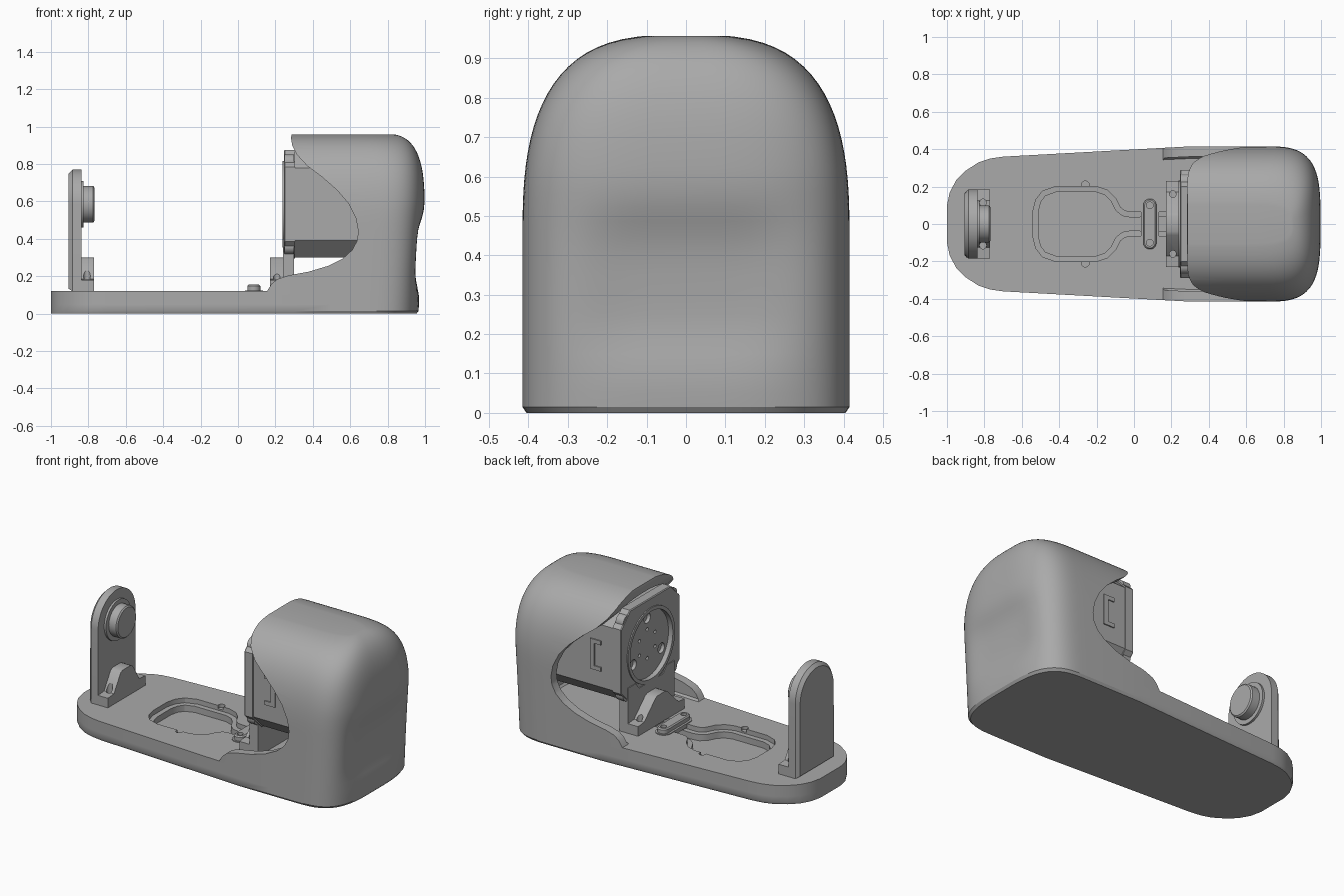
import bpy, bmesh, math
from math import sin, cos, pi
from mathutils import Vector

old = bpy.data.objects.get("Cube")
if old:
    bpy.data.objects.remove(old, do_unlink=True)

grey = bpy.data.materials.new("plain_grey")
grey.use_nodes = True
grey.diffuse_color = (0.4, 0.4, 0.4, 1)
grey.node_tree.nodes["Principled BSDF"].inputs["Base Color"].default_value = (0.4, 0.4, 0.4, 1)


def loft(name, rings):
    """Closed solid through rings of equal point count."""
    bm = bmesh.new()
    rows = [[bm.verts.new(p) for p in r] for r in rings]
    n = len(rows[0])
    for a, b in zip(rows, rows[1:]):
        for i in range(n):
            j = (i + 1) % n
            bm.faces.new((a[i], a[j], b[j], b[i]))
    bm.faces.new(rows[0][::-1])
    bm.faces.new(rows[-1])
    bmesh.ops.recalc_face_normals(bm, faces=bm.faces)
    mesh = bpy.data.meshes.new(name)
    bm.to_mesh(mesh)
    bm.free()
    mesh.materials.append(grey)
    ob = bpy.data.objects.new(name, mesh)
    bpy.context.collection.objects.link(ob)
    return ob


def inset(pts, d):
    """Move a counter-clockwise outline inward by d."""
    out = []
    for i, p in enumerate(pts):
        a, b = Vector(pts[i - 1]), Vector(pts[(i + 1) % len(pts)])
        t = (b - a).normalized()
        out.append((p[0] - t.y * d, p[1] + t.x * d))
    return out


def prism(name, pts, axis, levels):
    """Extrude an outline along an axis; levels are (position, inset)."""
    place = {"x": lambda p, h: (h, p[0], p[1]),
             "y": lambda p, h: (p[0], h, p[1]),
             "z": lambda p, h: (p[0], p[1], h)}[axis]
    return loft(name, [[place(p, h) for p in (inset(pts, d) if d else pts)] for h, d in levels])


def circle(u, v, r, n=40):
    return [(u + r * cos(2 * pi * i / n), v + r * sin(2 * pi * i / n)) for i in range(n)]


def disc(name, u, v, r, axis, a, b, n=40):
    return prism(name, circle(u, v, r, n), axis, [(a, 0), (b, 0)])


def cut(target, cutter):
    cutter.hide_render = True
    mod = target.modifiers.new("cut", "BOOLEAN")
    mod.operation, mod.solver, mod.object = "DIFFERENCE", "EXACT", cutter
    deps = bpy.context.evaluated_depsgraph_get()
    target.data = bpy.data.meshes.new_from_object(target.evaluated_get(deps))
    target.modifiers.clear()
    bpy.data.objects.remove(cutter, do_unlink=True)


def mirrored(half):
    """Complete an outline given its +y half, running towards +x."""
    return [(x, -y) for x, y in half] + [(x, y) for x, y in reversed(half)]


# Housing: tapered footprint lofted up to a domed cover
def housing(name, off=0.0, floor=0.0):
    zs = [0, 0.015] + [0.05 * i for i in range(1, 9)]
    zs += [0.45 + 0.51 * sin(pi / 2 * i / 22) for i in range(21)] + [0.957]
    rings = []
    for z in zs:
        t = max(0, (z - 0.45) / 0.51)
        u = max(0, (z - 0.55) / 0.41)
        w = 0.415 * (1 - t ** 2.7) ** (1 / 3) - off
        xr = 0.8 + (0.165 + 0.033 * min(1, z / 0.6)) * (1 - u ** 3) ** 0.4 - off
        if z == 0:
            w, xr = w - 0.01, xr - 0.01
        half = [(-1, 0.1), (-0.985, 0.17), (-0.95, 0.235), (-0.9, 0.285), (-0.83, 0.33),
                (-0.77, 0.35), (-0.7, 0.36), (0.3, 0.415), (0.5, 0.415)]
        half = [(x, y * w / 0.415) for x, y in half]
        for i in range(24):
            a = pi / 2 * (1 - i / 24)
            y = w * sin(a) ** (2 / 3.5)
            x = xr - 0.3 + 0.3 * cos(a) ** (2 / 3.5)
            # shallow dent in the end wall
            dent = 0.035 * math.exp(-(y / 0.26) ** 4 - ((z - 0.32) / 0.18) ** 4)
            half.append((x - dent * (off == 0), y))
        rings.append([(x, y, floor + z * (0.957 - off - floor) / 0.957) for x, y in mirrored(half)])
    return loft(name, rings)


body = housing("base_and_cover")
sweep = [(-1.2, 0.12), (0.155, 0.12), (0.18, 0.16), (0.21, 0.185), (0.27, 0.205), (0.38, 0.225),
         (0.48, 0.255), (0.56, 0.295), (0.61, 0.34), (0.637, 0.39), (0.643, 0.44), (0.63, 0.51),
         (0.59, 0.59), (0.53, 0.66), (0.45, 0.73), (0.37, 0.79), (0.315, 0.85), (0.29, 0.9),
         (0.283, 0.94), (0.29, 0.975), (0.29, 1.2), (-1.2, 1.2)]
cut(body, prism("opening_cutter", sweep, "y", [(-1, 0), (1, 0)]))
cut(body, housing("cavity_cutter", 0.055, 0.12))

# Cable recess with its channel, and locating holes
recess = mirrored([(-0.54, 0.07), (-0.525, 0.13), (-0.49, 0.175), (-0.42, 0.2), (-0.2, 0.2),
                   (-0.14, 0.18), (-0.1, 0.14), (-0.075, 0.09), (-0.05, 0.07), (-0.02, 0.065),
                   (0.2, 0.065)])
cut(body, prism("recess_cutter", recess, "z", [(0.14, 0), (0.09, 0), (0.089, 0.03), (0.05, 0.03)]))
for s in (-1, 1):
    cut(body, disc("hole_cutter", -0.26, s * 0.21, 0.02, "z", 0.1, 0.2, 20))


def capsule(cx, r, half):
    top = [(cx + r * cos(pi * i / 12), half - r + r * sin(pi * i / 12)) for i in range(13)]
    return top + [(2 * cx - x, -y) for x, y in top]


# Cable clamp
prism("cable_clamp_base", capsule(0.085, 0.048, 0.145), "z", [(0.1, 0), (0.125, 0)])
clamp = prism("cable_clamp", capsule(0.085, 0.035, 0.135), "z", [(0.12, 0), (0.148, 0), (0.155, 0.007)])
for s in (-1, 1):
    cut(clamp, disc("screw_cutter", 0.085, s * 0.1, 0.018, "z", 0.14, 0.2, 20))


# Foot shared by both uprights: a hump with flat ends
def foot(name, x0, x1, w):
    pts = [(-w, 0.12), (w, 0.12), (w, 0.18), (w - 0.06, 0.185), (0.06, 0.29), (0.04, 0.3),
           (-0.04, 0.3), (-0.06, 0.29), (0.06 - w, 0.185), (-w, 0.18)]
    ob = prism(name, pts, "x", [(x0, 0), (x1, 0)])
    for s in (-1, 1):
        cut(ob, disc("bolt_cutter", (x0 + x1) / 2, s * (w - 0.07), 0.018, "z", 0.16, 0.3, 20))


# Idler upright with its pivot boss
axle = 0.585
arch = [(-0.185, 0.12), (0.185, 0.12)]
arch += [(0.185 * cos(pi * i / 32), axle + 0.185 * sin(pi * i / 32)) for i in range(33)]
prism("idler_upright", arch, "x", [(-0.905, 0.02), (-0.885, 0), (-0.838, 0)])
foot("idler_foot", -0.845, -0.77, 0.185)
disc("pivot_collar", 0, axle, 0.125, "x", -0.85, -0.825, 48)
prism("pivot_boss", circle(0, axle, 0.098, 48), "x", [(-0.84, 0), (-0.775, 0), (-0.768, 0.008)])


# Motor: chamfered square body
def octagon(h, c):
    return [(s * a, axle + t * b) for s, t, a, b in
            ((-1, -1, c, h), (1, -1, c, h), (1, -1, h, c), (1, 1, h, c),
             (1, 1, c, h), (-1, 1, c, h), (-1, 1, h, c), (-1, -1, h, c))]


prism("motor_body", octagon(0.285, 0.195), "x", [(0.29, 0), (0.8, 0), (0.82, 0.02)])
for s in (-1, 1):
    # side clip made of a tall bar and two short returns
    for x0, x1, z0, z1 in ((0.43, 0.46, 0.49, 0.68), (0.385, 0.46, 0.49, 0.515), (0.385, 0.46, 0.655, 0.68)):
        rect = [(x0, z0), (x1, z0), (x1, z1), (x0, z1)]
        prism("motor_side_clip", rect, "y", [(s * 0.28, 0), (s * 0.292, 0)])

# Motor face plate with recessed centre and drilled pattern
plate = prism("motor_face_plate", octagon(0.29, 0.2), "x", [(0.245, 0.005), (0.25, 0), (0.305, 0)])
cut(plate, disc("face_cutter", 0, axle, 0.21, "x", 0.2, 0.268, 56))
for i in range(3):
    a = pi / 2 + 2 * pi * i / 3
    cut(plate, disc("port_cutter", 0.16 * cos(a), axle + 0.16 * sin(a), 0.032, "x", 0.2, 0.29, 24))
for i in range(6):
    a = pi / 6 + pi * i / 3
    cut(plate, disc("pin_cutter", 0.09 * cos(a), axle + 0.09 * sin(a), 0.011, "x", 0.2, 0.29, 12))
rim = disc("motor_rim", 0, axle, 0.232, "x", 0.238, 0.26, 56)
cut(rim, disc("rim_cutter", 0, axle, 0.21, "x", 0.2, 0.3, 56))
for s in (-1, 1):
    for t in (-1, 1):
        y, z = s * 0.225, axle + t * 0.225
        ear = disc("motor_corner_ear", y, z, 0.042, "x", 0.248, 0.3, 24)
        cut(ear, disc("ear_cutter", y, z, 0.022, "x", 0.2, 0.27, 20))

# Motor bracket below the plate
bracket = [(-0.23, 0.12), (0.23, 0.12), (0.23, 0.4), (0.15, 0.4), (0.12, 0.36),
           (-0.12, 0.36), (-0.15, 0.4), (-0.23, 0.4)]
prism("motor_bracket", bracket, "x", [(0.24, 0), (0.3, 0)])
foot("motor_foot", 0.17, 0.245, 0.23)

# Smooth curved faces, keep edges crisp
bpy.ops.object.select_all(action="DESELECT")
for ob in bpy.context.collection.objects:
    if ob.type == "MESH" and ob.data.materials and ob.data.materials[0] == grey:
        ob.select_set(True)
        bpy.context.view_layer.objects.active = ob
bpy.ops.object.shade_smooth_by_angle(angle=math.radians(32))
